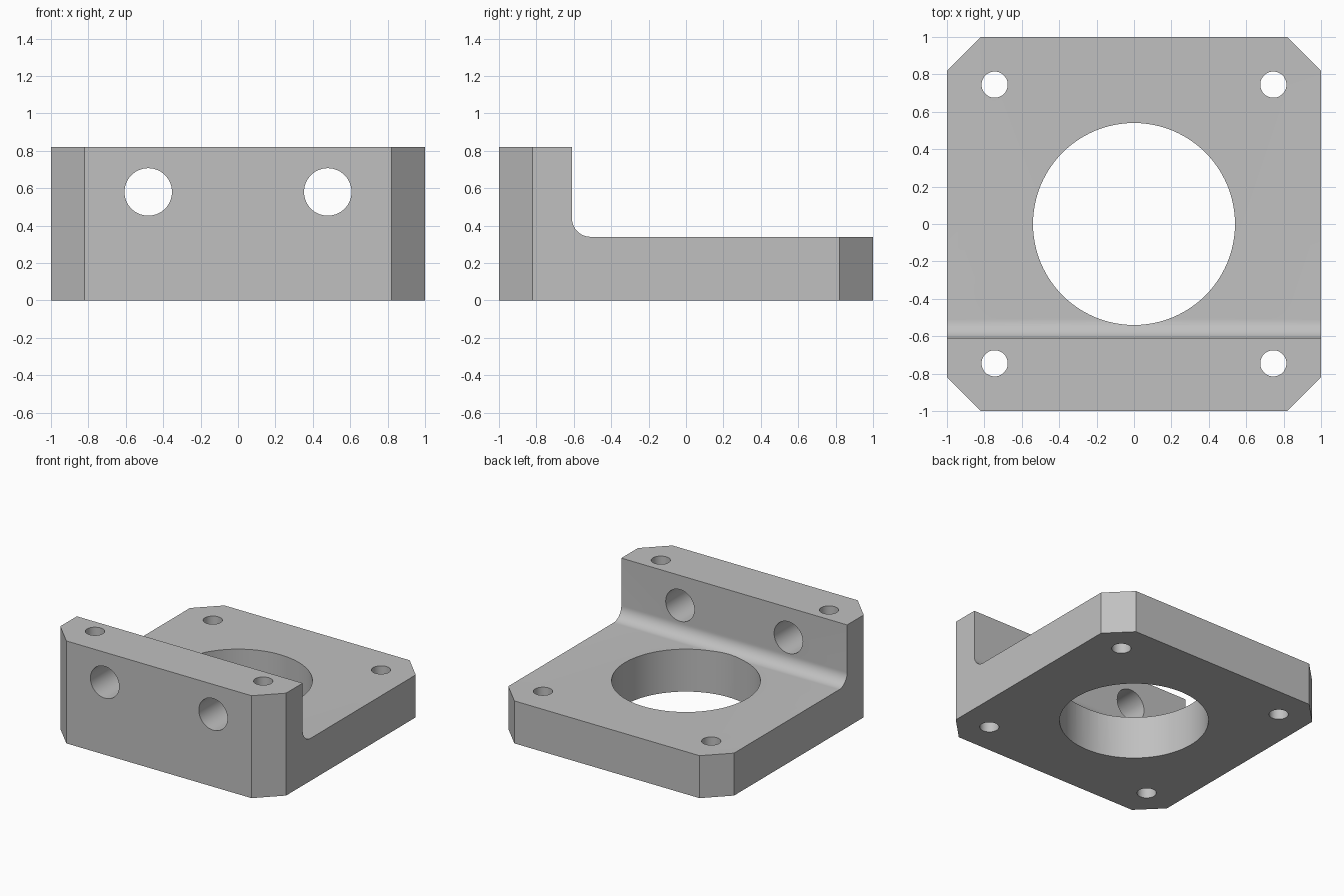
import bpy
import bmesh
from math import cos, sin, pi, radians
from mathutils import Matrix, Vector

cube = bpy.data.objects.get("Cube")
if cube:
    bpy.data.objects.remove(cube, do_unlink=True)

HALF, CHAMFER = 1.0, 0.18
BASE_TOP, WALL_TOP, WALL_BACK, FILLET = 0.34, 0.82, -0.61, 0.1

grey = bpy.data.materials.new("plain grey")
grey.use_nodes = True
colour = (0.53, 0.53, 0.53, 1)
grey.diffuse_color = colour
grey.node_tree.nodes["Principled BSDF"].inputs["Base Color"].default_value = colour


def add_object(name, bm):
    mesh = bpy.data.meshes.new(name)
    bmesh.ops.recalc_face_normals(bm, faces=bm.faces)
    bm.to_mesh(mesh)
    bm.free()
    mesh.materials.append(grey)
    obj = bpy.data.objects.new(name, mesh)
    bpy.context.collection.objects.link(obj)
    return obj


# L-shaped side profile (y, z) with a filleted inner corner
profile = [(-HALF, 0), (HALF, 0), (HALF, BASE_TOP)]
for i in range(17):
    a = -pi / 2 - i * pi / 32
    profile.append((WALL_BACK + FILLET + FILLET * cos(a),
                    BASE_TOP + FILLET + FILLET * sin(a)))
profile += [(WALL_BACK, WALL_TOP), (-HALF, WALL_TOP)]

bm = bmesh.new()
face = bm.faces.new([bm.verts.new((-HALF, y, z)) for y, z in profile])
extruded = bmesh.ops.extrude_face_region(bm, geom=[face])["geom"]
bmesh.ops.translate(bm, vec=(2 * HALF, 0, 0),
                    verts=[g for g in extruded if isinstance(g, bmesh.types.BMVert)])
bmesh.ops.recalc_face_normals(bm, faces=bm.faces)

# Chamfer the four vertical corners
for sx in (-1, 1):
    for sy in (-1, 1):
        bmesh.ops.bisect_plane(
            bm, geom=bm.verts[:] + bm.edges[:] + bm.faces[:], dist=1e-5,
            plane_co=(sx * HALF, sy * (HALF - CHAMFER), 0),
            plane_no=Vector((sx, sy, 0)).normalized(), clear_outer=True)
        bmesh.ops.holes_fill(bm, edges=[e for e in bm.edges if e.is_boundary])
bracket = add_object("motor_mount_bracket", bm)


# Hole cutters, gathered into one helper mesh
holes = bmesh.new()


def add_hole(radius, location, segments, rotation=Matrix()):
    bmesh.ops.create_cone(
        holes, cap_ends=True, segments=segments, radius1=radius, radius2=radius,
        depth=2.2, matrix=Matrix.Translation(location) @ rotation)


add_hole(0.54, (0, 0, 0.4), 96)
for sx in (-1, 1):
    for sy in (-1, 1):
        add_hole(0.07, (sx * 0.745, sy * 0.745, 0.4), 40)
    add_hole(0.127, (sx * 0.48, -1.0, 0.58), 56, Matrix.Rotation(pi / 2, 4, "X"))
cutter = add_object("hole_cutter", holes)
cutter.hide_render = True

cut = bracket.modifiers.new("holes", "BOOLEAN")
cut.operation = "DIFFERENCE"
cut.solver = "EXACT"
cut.use_self = True
cut.object = cutter

# Bake the cut, drop the helper and smooth the round surfaces
bpy.ops.object.select_all(action="DESELECT")
bpy.context.view_layer.objects.active = bracket
bracket.select_set(True)
bpy.ops.object.modifier_apply(modifier=cut.name)
bpy.data.objects.remove(cutter, do_unlink=True)
bpy.ops.object.shade_smooth_by_angle(angle=radians(30))
